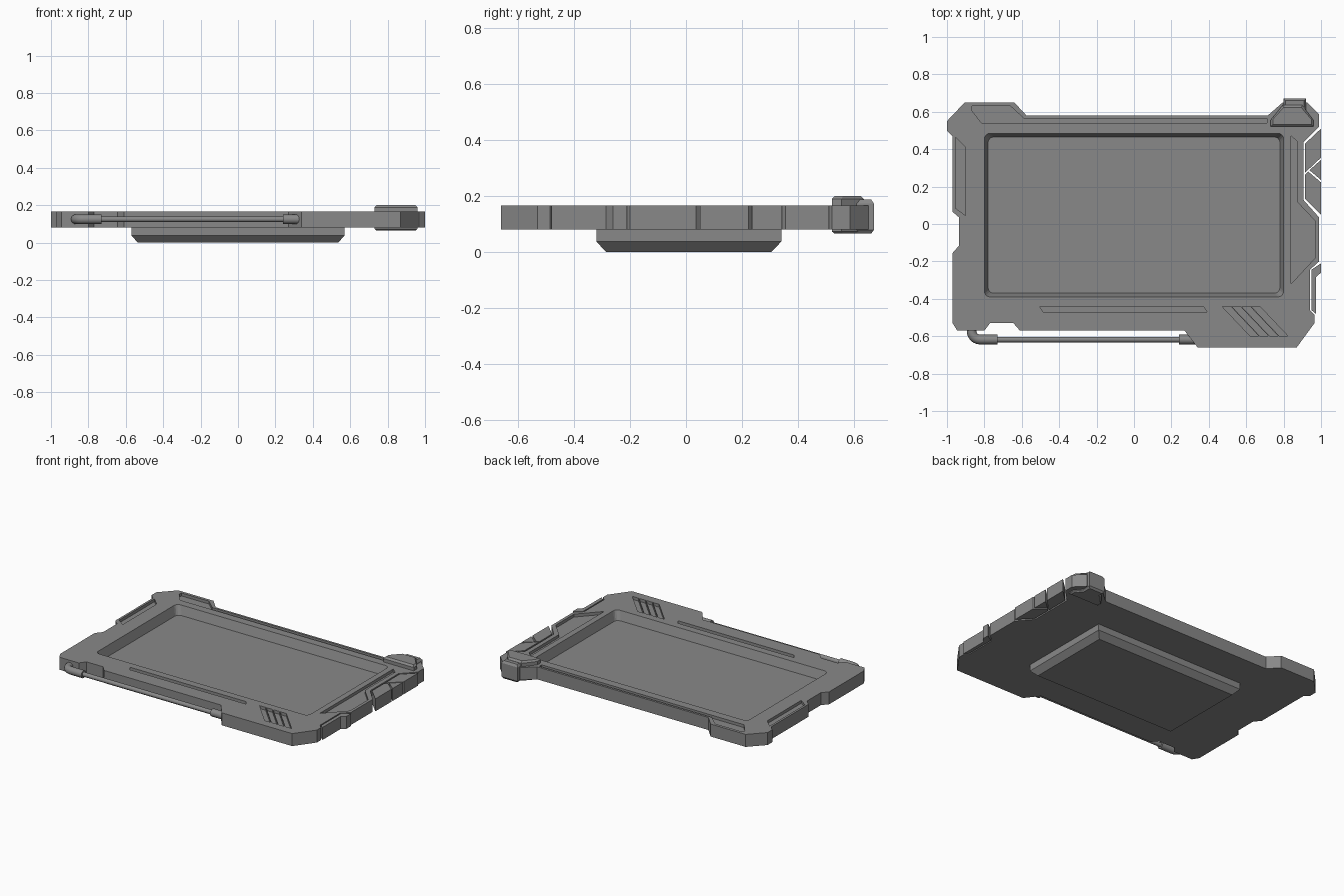
import bpy, bmesh, math
from mathutils import Vector

if "Cube" in bpy.data.objects:
    bpy.data.objects.remove(bpy.data.objects["Cube"], do_unlink=True)

BOTTOM, TOP = 0.08, 0.165

grey = bpy.data.materials.new("mid grey")
grey.use_nodes = True
grey.diffuse_color = (0.25, 0.25, 0.25, 1)
grey.node_tree.nodes["Principled BSDF"].inputs["Base Color"].default_value = grey.diffuse_color


def add_loft(bm, layers):
    """Closed solid through stacked outlines: [(outline, z), ...] bottom to top."""
    rings = [[bm.verts.new((x, y, z)) for x, y in outline] for outline, z in layers]
    n = len(rings[0])
    for low, high in zip(rings, rings[1:]):
        for i in range(n):
            j = (i + 1) % n
            bm.faces.new((low[i], low[j], high[j], high[i]))
    bm.faces.new(rings[0][::-1])
    bm.faces.new(rings[-1])


def make_solid(name, solids):
    bm = bmesh.new()
    for layers in solids:
        add_loft(bm, layers)
    bmesh.ops.recalc_face_normals(bm, faces=bm.faces)
    mesh = bpy.data.meshes.new(name)
    bm.to_mesh(mesh)
    bm.free()
    mesh.materials.append(grey)
    obj = bpy.data.objects.new(name, mesh)
    bpy.context.collection.objects.link(obj)
    return obj


def prism(outline, z0=BOTTOM, z1=TOP):
    return [(outline, z0), (outline, z1)]


def rounded_rect(x0, x1, y0, y1, r, steps=4):
    points = []
    corners = [(x1 - r, y1 - r), (x0 + r, y1 - r), (x0 + r, y0 + r), (x1 - r, y0 + r)]
    for k, (cx, cy) in enumerate(corners):
        for i in range(steps + 1):
            a = math.pi / 2 * (k + i / steps)
            points.append((cx + r * math.cos(a), cy + r * math.sin(a)))
    return points


def rect(x0, x1, y0, y1):
    return [(x0, y0), (x1, y0), (x1, y1), (x0, y1)]


def inset(outline, d):
    """Pull an outline in toward its centre by about d along each axis."""
    xs, ys = zip(*outline)
    cx, cy = (min(xs) + max(xs)) / 2, (min(ys) + max(ys)) / 2
    sx = 1 - 2 * d / (max(xs) - min(xs))
    sy = 1 - 2 * d / (max(ys) - min(ys))
    return [(cx + (x - cx) * sx, cy + (y - cy) * sy) for x, y in outline]


# Main case, running clockwise from the back left corner seen from above
case_outline = [
    (-1, .55), (-.905, .65), (-.64, .65), (-.575, .58), (.715, .58), (.795, .65),
    (.925, .65), (.99, .585), (.99, .52), (.905, .435), (.905, .13), (.99, .035),
    (.99, -.2), (.94, -.245), (.94, -.46), (.965, -.485), (.965, -.53), (.87, -.66),
    (.34, -.66), (.27, -.57), (-.61, -.57), (-.645, -.53), (-.77, -.53), (-.8, -.57),
    (-.945, -.57), (-.97, -.53), (-.97, -.155), (-.935, -.115), (-.935, .035),
    (-.97, .065), (-.97, .47), (-1, .5),
]
case = make_solid("case", [prism(case_outline)])

# Decorative grooves and the slanted vent slots
grooves = [
    [(-.955, .465), (-.9, .41), (-.9, .045), (-.955, .085)],
    [(-.865, .63), (-.66, .63), (-.59, .565), (.71, .565), (.71, .54), (-.815, .54), (-.87, .61)],
    [(.84, .47), (.875, .44), (.875, .115), (.97, .015), (.97, -.18), (.84, -.32)],
    [(-.505, -.44), (.37, -.44), (.39, -.47), (-.485, -.47)],
]
for i in range(4):
    x = .47 + .052 * i
    grooves.append([(x, -.44), (x + .046, -.44), (x + .198, -.6), (x + .152, -.6)])

# Screen well with steep walls
well = rounded_rect(-.8, .8, -.39, .485, .03)
cuts = [prism(g, TOP - .02, TOP + .03) for g in grooves]
cuts.append([(inset(well, .02), TOP - .06), (well, TOP), (well, TOP + .03)])
cutter = make_solid("groove_cutter", cuts)
cutter.hide_render = True

boolean = case.modifiers.new("cut", 'BOOLEAN')
boolean.operation = 'DIFFERENCE'
boolean.solver = 'EXACT'
boolean.object = cutter
bpy.context.view_layer.update()
carved = bpy.data.meshes.new_from_object(
    case.evaluated_get(bpy.context.evaluated_depsgraph_get()))
case.modifiers.clear()
case.data = carved
bpy.data.objects.remove(cutter, do_unlink=True)

# Raised back plate with a chamfered lower edge
plate = rect(-.57, .57, -.32, .34)
make_solid("back_plate", [[(inset(plate, .035), 0), (plate, .037), (plate, BOTTOM)]])

# Grip inserts in the left edge, separated from the case by narrow gaps
make_solid("side_grips", [prism(p) for p in (
    [(1, .51), (.915, .43), (.915, .275), (1, .355)],
    [(.938, .288), (1, .343), (1, .235)],
    [(.915, .265), (.932, .28), (1, .222), (1, .05), (.915, .135)],
)])
make_solid("side_button", [prism(
    [(.948, -.245), (1, -.21), (1, -.26), (.972, -.285), (.972, -.48), (.948, -.46)])])

# Corner clip: plates above and below, joined by a block round the back edge
clip = [(.73, .52), (.96, .52), (.96, .555), (.9, .635), (.795, .635), (.73, .555)]
make_solid("corner_clip", [
    [(clip, TOP), (clip, .188), (inset(clip, .012), .2)],
    [(inset(clip, .01), .065), (clip, .073), (clip, BOTTOM)],
])
block = rect(.8, .92, .6, .67)
make_solid("clip_block", [
    [(inset(block, .01), .065), (block, .078), (block, .172), (inset(block, .01), .187)]])


# Handle rod, its elbow and its sockets
def tube(name, points, radius):
    curve = bpy.data.curves.new(name, 'CURVE')
    curve.dimensions = '3D'
    curve.bevel_depth = radius
    curve.bevel_resolution = 3
    curve.use_fill_caps = True
    spline = curve.splines.new('POLY')
    spline.points.add(len(points) - 1)
    for p, (x, y) in zip(spline.points, points):
        p.co = (x, y, .125, 1)
    temp = bpy.data.objects.new(name, curve)
    bpy.context.collection.objects.link(temp)
    bpy.context.view_layer.update()
    mesh = bpy.data.meshes.new_from_object(
        temp.evaluated_get(bpy.context.evaluated_depsgraph_get()))
    bpy.data.objects.remove(temp, do_unlink=True)
    mesh.materials.clear()
    mesh.materials.append(grey)
    obj = bpy.data.objects.new(name, mesh)
    bpy.context.collection.objects.link(obj)
    bpy.ops.object.select_all(action='DESELECT')
    obj.select_set(True)
    bpy.context.view_layer.objects.active = obj
    bpy.ops.object.shade_smooth_by_angle(angle=math.radians(40))


rod_y, bend = -.618, .045
elbow = [(-.868, -.52)]
for i in range(7):
    a = math.pi / 2 * i / 6
    elbow.append((-.868 + bend * (1 - math.cos(a)), rod_y + bend * (1 - math.sin(a))))
elbow.append((-.73, rod_y))
tube("handle_elbow", elbow, .026)
tube("handle_rod", [(-.74, rod_y), (.25, rod_y)], .015)
tube("handle_socket", [(.24, rod_y), (.335, rod_y)], .026)
